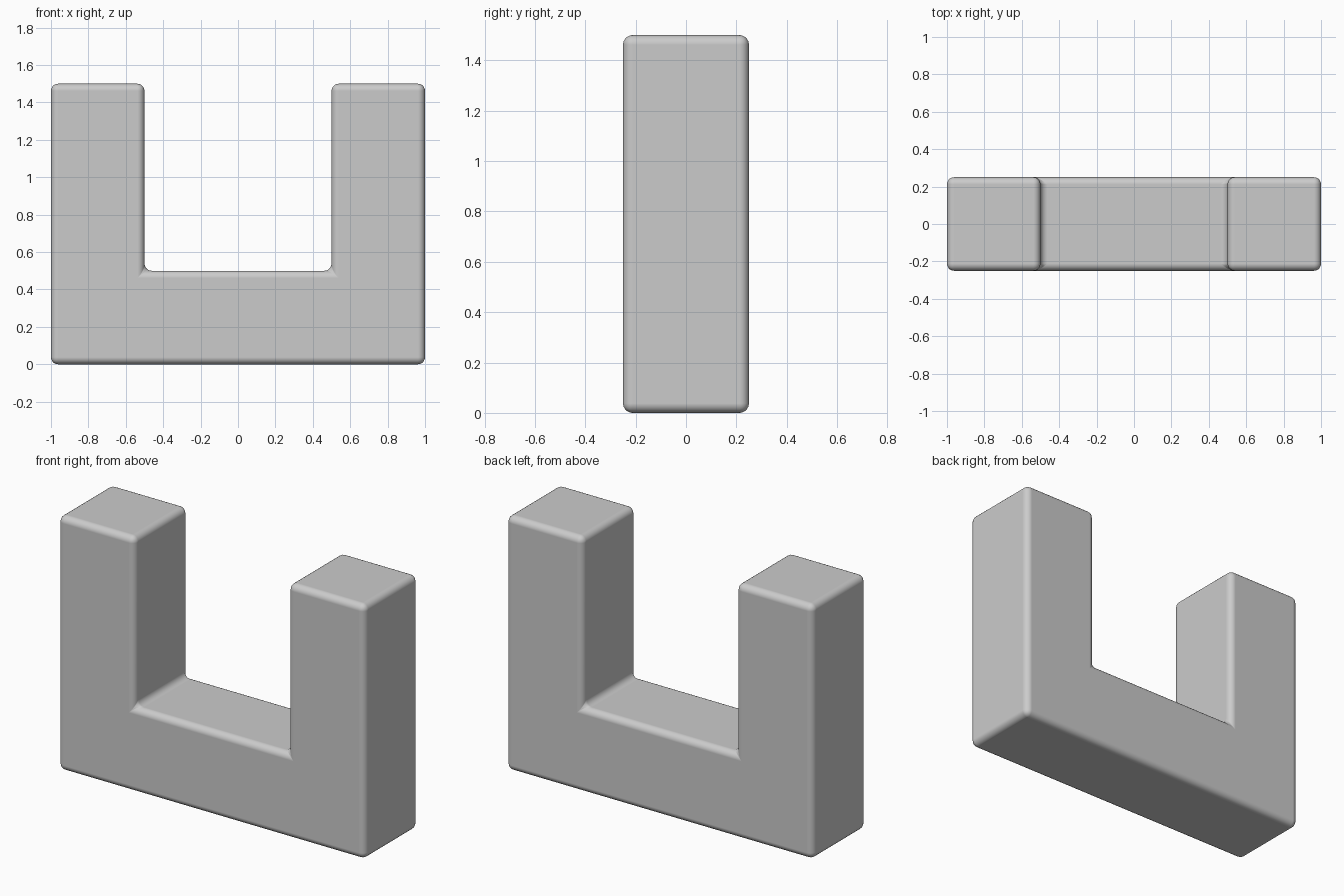
import bpy
import bmesh

if "Cube" in bpy.data.objects:
    bpy.data.objects.remove(bpy.data.objects["Cube"])

HALF_DEPTH = 0.25

# U-shaped front profile (x, z), mirrored from its right half
right_half = [(1.0, 0.0), (1.0, 1.5), (0.5, 1.5), (0.5, 0.5)]
profile = right_half + [(-x, z) for x, z in reversed(right_half)]

# Extrude the profile through the depth
bm = bmesh.new()
face = bm.faces.new([bm.verts.new((x, -HALF_DEPTH, z)) for x, z in profile])
extruded = bmesh.ops.extrude_face_region(bm, geom=[face])
new_verts = [g for g in extruded["geom"] if isinstance(g, bmesh.types.BMVert)]
bmesh.ops.translate(bm, verts=new_verts, vec=(0, 2 * HALF_DEPTH, 0))
bmesh.ops.recalc_face_normals(bm, faces=bm.faces)

mesh = bpy.data.meshes.new("u_block")
bm.to_mesh(mesh)
bm.free()
block = bpy.data.objects.new("u_block", mesh)
bpy.context.collection.objects.link(block)

# Soft rounded edges, including the inner corners
bevel = block.modifiers.new("rounded_edges", "BEVEL")
bevel.width = 0.038
bevel.segments = 5
bevel.limit_method = "ANGLE"
bevel.harden_normals = True

# Smooth shading
bpy.context.view_layer.objects.active = block
block.select_set(True)
bpy.ops.object.shade_smooth()
